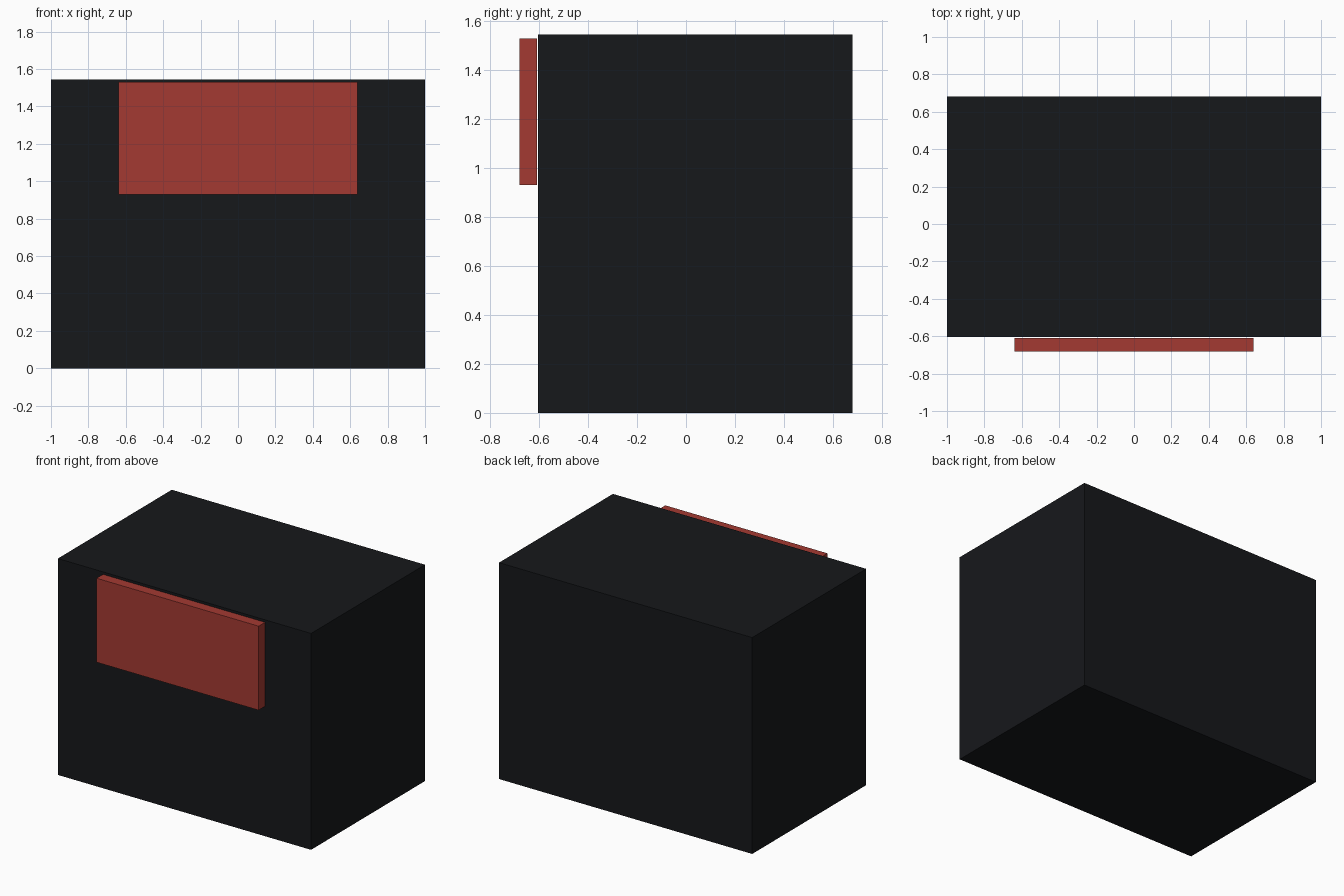
import bpy

if "Cube" in bpy.data.objects:
    bpy.data.objects.remove(bpy.data.objects["Cube"])


def material(name, rgb):
    mat = bpy.data.materials.new(name)
    mat.diffuse_color = (*rgb, 1)
    mat.use_nodes = True
    mat.node_tree.nodes["Principled BSDF"].inputs["Base Color"].default_value = mat.diffuse_color
    return mat


def box(name, lo, hi, mat):
    """Axis-aligned box between two opposite corners."""
    centre = [(a + b) / 2 for a, b in zip(lo, hi)]
    bpy.ops.mesh.primitive_cube_add(size=1, location=centre)
    ob = bpy.context.object
    ob.name = name
    ob.scale = [b - a for a, b in zip(lo, hi)]
    bpy.ops.object.transform_apply(location=False, rotation=False, scale=True)
    ob.data.materials.append(mat)
    return ob


black = material("black", (0.008, 0.009, 0.011))
red = material("red", (0.37, 0.042, 0.032))

# Main block
box("cabinet_body", (-1, -0.604, 0), (1, 0.681, 1.545), black)

# Raised panel just clear of the front face
box("front_panel", (-0.64, -0.681, 0.93), (0.64, -0.609, 1.53), red)
